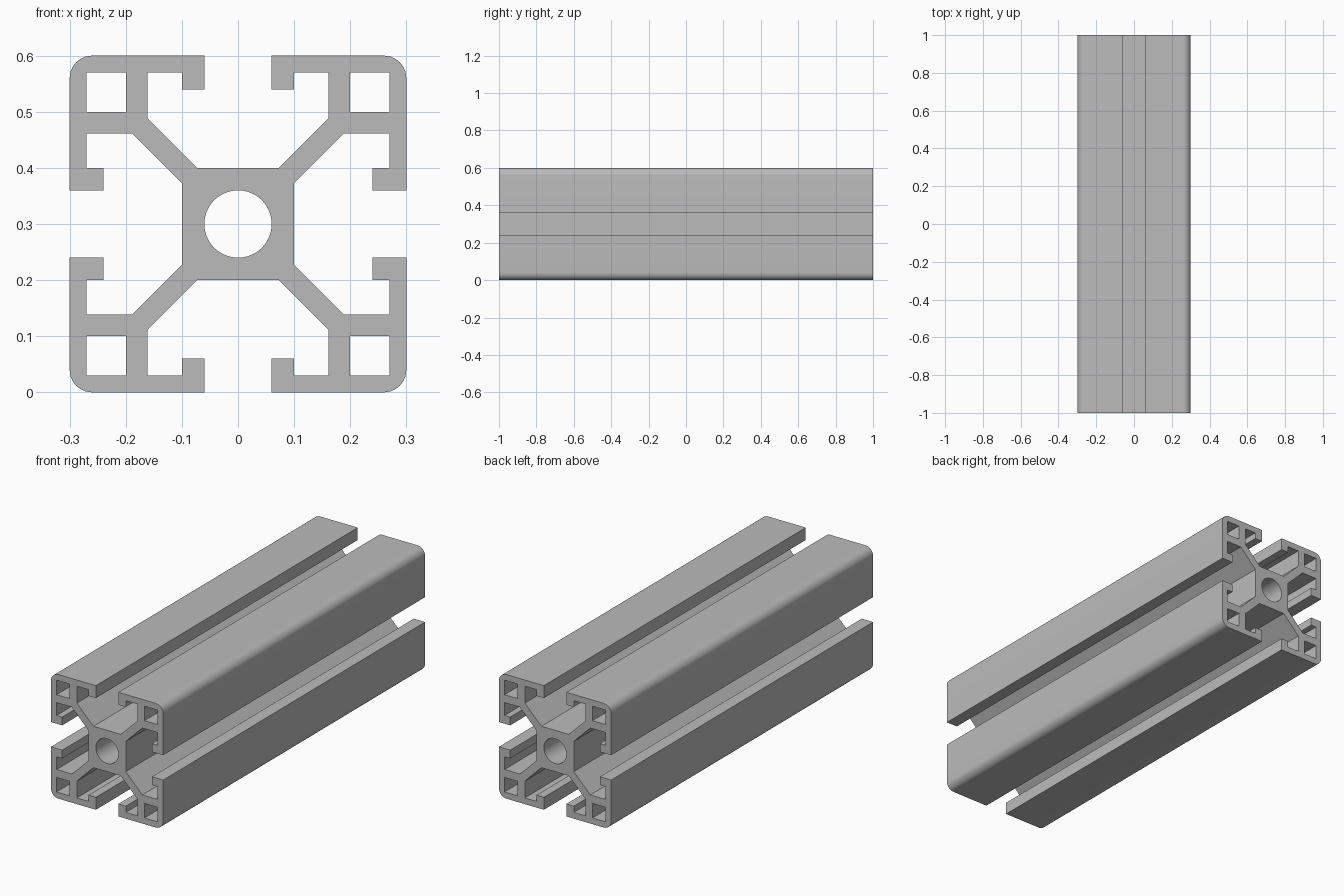
import bpy
import bmesh
from math import sin, cos, pi

cube = bpy.data.objects.get("Cube")
if cube:
    bpy.data.objects.remove(cube, do_unlink=True)

HALF = 0.30       # half the section width
LENGTH = 2.0
CORNER = 0.04     # outer corner radius
BORE = 0.06       # centre hole radius


def arc(cx, cy, r, start, end, steps):
    return [(cx + r * cos(start + (end - start) * i / steps),
             cy + r * sin(start + (end - start) * i / steps))
            for i in range(steps + 1)]


def turn(points, quarter):
    for _ in range(quarter):
        points = [(-y, x) for x, y in points]
    return points


# Half of one corner: core, diagonal web, box wall, slot lip
half_corner = [(0.10, 0.073), (0.1885, 0.1615), (0.27, 0.1615), (0.27, 0.10),
               (0.24, 0.10), (0.24, 0.06), (HALF, 0.06)]
centre = HALF - CORNER
corner = (half_corner + arc(centre, centre, CORNER, 0, pi / 2, 10)
          + [(y, x) for x, y in reversed(half_corner)])
box_hole = [(0.20, 0.20), (0.27, 0.20), (0.27, 0.27), (0.20, 0.27)]

# Four corners make the outline; the holes are separate loops
outline = [p for q in range(4) for p in turn(corner, q)]
bore = arc(0, 0, BORE, 0, 2 * pi, 64)[:-1]
loops = [outline, bore] + [turn(box_hole, q) for q in range(4)]

# Fill the section and extrude it along the length
bm = bmesh.new()
for loop in loops:
    verts = [bm.verts.new((x, -LENGTH / 2, z + HALF)) for x, z in loop]
    for a, b in zip(verts, verts[1:] + verts[:1]):
        bm.edges.new((a, b))
bmesh.ops.triangle_fill(bm, use_beauty=True, edges=bm.edges[:], normal=(0, -1, 0))
result = bmesh.ops.extrude_face_region(bm, geom=bm.faces[:])
moved = [g for g in result["geom"] if isinstance(g, bmesh.types.BMVert)]
bmesh.ops.translate(bm, verts=moved, vec=(0, LENGTH, 0))
bmesh.ops.recalc_face_normals(bm, faces=bm.faces[:])

mesh = bpy.data.meshes.new("slotted_rail")
bm.to_mesh(mesh)
bm.free()
rail = bpy.data.objects.new("slotted_rail", mesh)
bpy.context.collection.objects.link(rail)

# Plain aluminium grey
grey = bpy.data.materials.new("aluminium_grey")
grey.use_nodes = True
colour = (0.5, 0.5, 0.5, 1)
grey.diffuse_color = colour
grey.node_tree.nodes["Principled BSDF"].inputs["Base Color"].default_value = colour
mesh.materials.append(grey)

# Smooth the rounded corners and bore, keep the rest crisp
bpy.ops.object.select_all(action="DESELECT")
rail.select_set(True)
bpy.context.view_layer.objects.active = rail
bpy.ops.object.shade_smooth_by_angle(angle=pi / 6)
